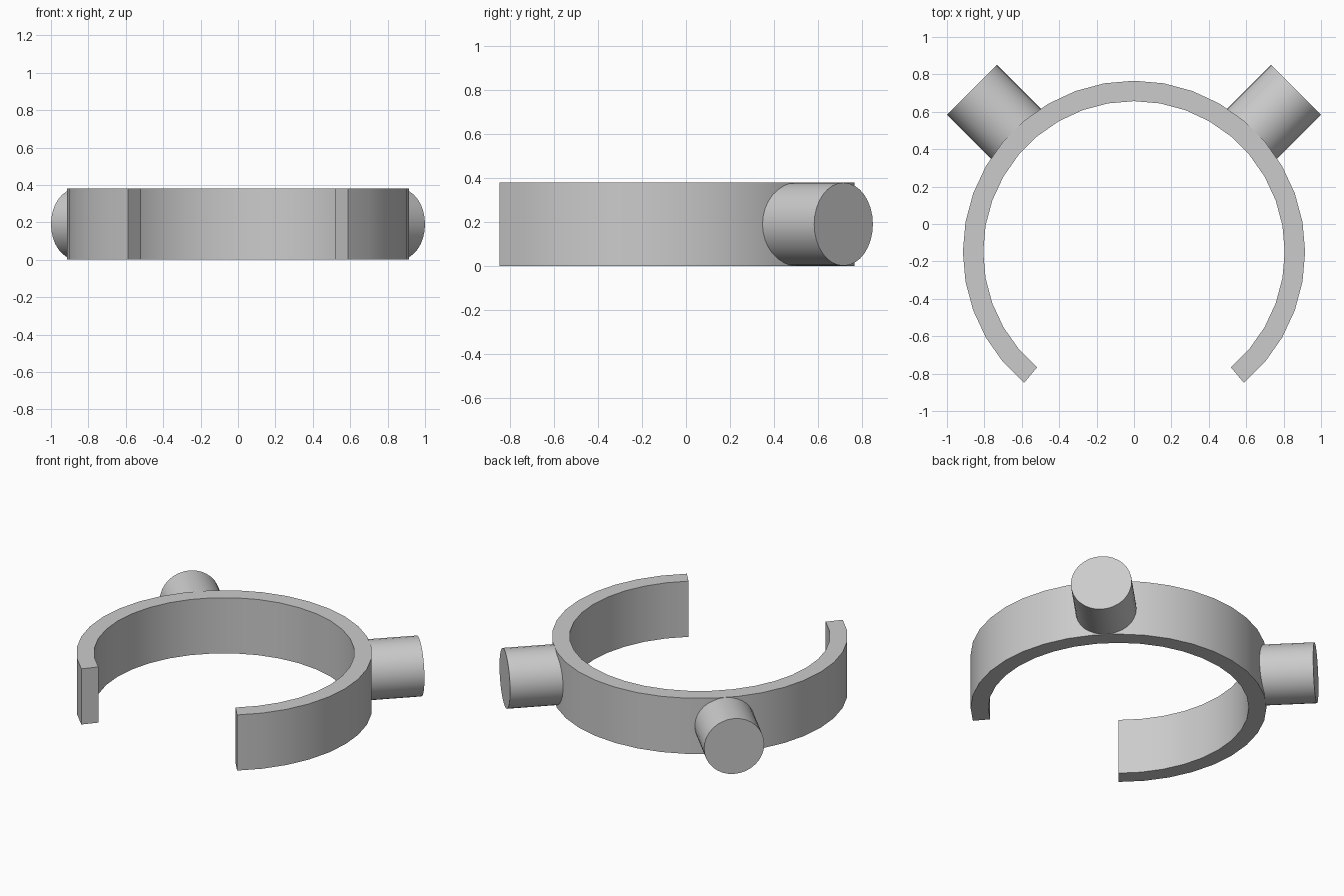
import bpy
import bmesh
from math import radians, pi
from mathutils import Matrix, Vector

cube = bpy.data.objects.get("Cube")
if cube:
    bpy.data.objects.remove(cube, do_unlink=True)

HEIGHT = 0.38
CENTRE = Vector((0, -0.149, 0))
INNER, OUTER = 0.806, 0.915
PEG_RADIUS, PEG_START, PEG_END = 0.189, 0.85, 1.225

grey = bpy.data.materials.new("plain grey")
grey.use_nodes = True
colour = (0.6, 0.6, 0.6, 1)
grey.diffuse_color = colour
grey.node_tree.nodes["Principled BSDF"].inputs["Base Color"].default_value = colour


def finish(bm, name):
    bmesh.ops.recalc_face_normals(bm, faces=bm.faces)
    mesh = bpy.data.meshes.new(name)
    bm.to_mesh(mesh)
    bm.free()
    mesh.materials.append(grey)
    obj = bpy.data.objects.new(name, mesh)
    bpy.context.collection.objects.link(obj)
    bpy.ops.object.select_all(action='DESELECT')
    obj.select_set(True)
    bpy.context.view_layer.objects.active = obj
    bpy.ops.object.shade_smooth_by_angle(angle=radians(30))
    return obj


# Open band: a rectangular section swept round, with the gap at the front
bm = bmesh.new()
turn = Matrix.Rotation(radians(-50), 4, 'Z')
section = [(INNER, 0), (OUTER, 0), (OUTER, HEIGHT), (INNER, HEIGHT)]
verts = [bm.verts.new(CENTRE + turn @ Vector((r, 0, z))) for r, z in section]
start = bm.faces.new(verts)
swept = bmesh.ops.spin(bm, geom=[start] + list(start.edges) + verts, cent=CENTRE,
                       axis=(0, 0, 1), angle=radians(280), steps=28)
# Make sure both ends of the band are closed
bmesh.ops.holes_fill(bm, edges=[e for e in bm.edges if e.is_boundary], sides=4)
finish(bm, "open_band")

# Round pegs pointing diagonally out of the back
for name, angle in (("left_peg", 45), ("right_peg", 135)):
    bm = bmesh.new()
    place = (Matrix.Translation(CENTRE + Vector((0, 0, HEIGHT / 2)))
             @ Matrix.Rotation(radians(angle), 4, 'Z')
             @ Matrix.Translation(((PEG_START + PEG_END) / 2, 0, 0))
             @ Matrix.Rotation(pi / 2, 4, 'Y'))
    bmesh.ops.create_cone(bm, cap_ends=True, segments=32, radius1=PEG_RADIUS,
                          radius2=PEG_RADIUS, depth=PEG_END - PEG_START, matrix=place)
    finish(bm, name)
